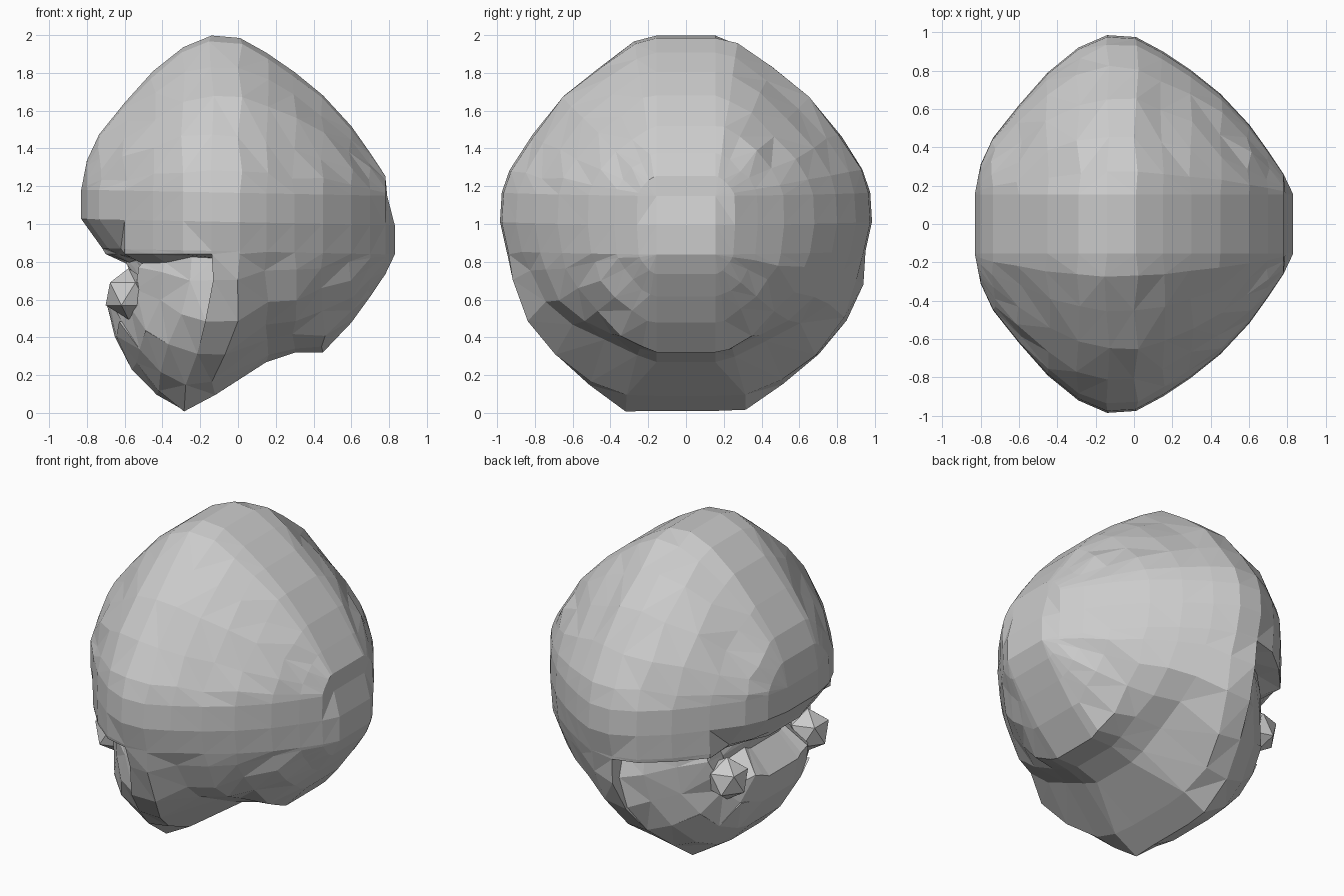
import bpy, bmesh, math, random

random.seed(4)
cube = bpy.data.objects.get("Cube")
if cube:
    bpy.data.objects.remove(cube, do_unlink=True)

grey = bpy.data.materials.new("plain grey")
grey.use_nodes = True
grey.diffuse_color = (0.6, 0.6, 0.6, 1)
grey.node_tree.nodes["Principled BSDF"].inputs["Base Color"].default_value = (0.6, 0.6, 0.6, 1)

MIDDLE = 1.01
FLAT = 0.155     # half width of the flat bands over the head
CORNER = 7       # points in each rounded corner of a ring
BROW = 0.84
CHEEK = 0.42
TEMPLE = -0.14

# Distance along x and radius of each ring of the head
RINGS = [(-0.83, FLAT), (-0.8, 0.31), (-0.735, 0.45), (-0.6, 0.62), (-0.45, 0.79),
         (-0.29, 0.92), (TEMPLE, 0.985), (0.01, 0.975), (0.15, 0.9), (0.3, 0.8),
         (0.45, 0.68), (0.6, 0.52), (0.7, 0.38), (0.78, 0.26), (0.83, FLAT)]

# Underside line from the chin to the nape
UNDERSIDE = [(-0.3, 0.0), (0.02, 0.17), (0.23, 0.33), (0.42, 0.3), (0.9, 0.3)]


def clamp(v):
    return max(0.0, min(1.0, v))


def underside(x, y):
    if x < UNDERSIDE[0][0]:
        return 0.0
    hollow = 0.5 * max(0, abs(y) - 0.2) * clamp(x / 0.12)
    for (x1, z1), (x2, z2) in zip(UNDERSIDE, UNDERSIDE[1:]):
        if x <= x2:
            return z1 + (z2 - z1) * (x - x1) / (x2 - x1) + hollow
    return 0.0


def ring_points(x, radius):
    """Soft diamond with flat sides; the jaw half is fuller."""
    points = []
    middle = MIDDLE - 0.02 * x
    for sy, sz in ((1, 1), (1, -1), (-1, -1), (-1, 1)):
        power = 1.68 if sz < 0 and x < 0.05 else 1.4
        corner = []
        for i in range(CORNER):
            a = i / (CORNER - 1) * math.pi / 2
            y = FLAT + (radius - FLAT) * abs(math.sin(a)) ** (2 / power)
            z = FLAT + (radius - FLAT) * abs(math.cos(a)) ** (2 / power)
            corner.append((x, sy * y, middle + sz * z))
        points += corner if sy == sz else corner[::-1]
        if sy == sz:
            points.append((x, sy * radius, middle))
    return points


def add_object(name, bm):
    mesh = bpy.data.meshes.new(name)
    bmesh.ops.recalc_face_normals(bm, faces=bm.faces)
    bm.to_mesh(mesh)
    bm.free()
    mesh.materials.append(grey)
    obj = bpy.data.objects.new(name, mesh)
    bpy.context.collection.objects.link(obj)
    return obj


# Head: rings along the x axis, closed with a flat cap at each end
bm = bmesh.new()
loops = [[bm.verts.new(p) for p in ring_points(x, r)] for x, r in RINGS]
for a, b in zip(loops, loops[1:]):
    for i in range(len(a)):
        j = (i + 1) % len(a)
        bm.faces.new((a[i], a[j], b[j], b[i]))
for end in (loops[0], loops[-1]):
    # Upper and lower half of the cap, split at the middle points
    first, second = CORNER, 3 * CORNER + 1
    bm.faces.new(end[first:second + 1])
    bm.faces.new(end[second:] + end[:first + 1])
bmesh.ops.remove_doubles(bm, verts=bm.verts, dist=0.005)

# Jaw pushed forward, rounded brow and back, hollow neck, slightly uneven sides
for v in bm.verts:
    x, y, z = v.co
    if abs(y) > 0.2 and abs(z - MIDDLE) > 0.2 and abs(x) < 0.75:
        x += random.uniform(-0.014, 0.014)
        y *= random.uniform(0.985, 1.01)
        z += random.uniform(-0.014, 0.014)
    if abs(z - MIDDLE) > 0.1 and abs(y) > 0.2:
        y *= 0.965 if z < MIDDLE and x > -0.2 and z > 0.7 else 0.99
    if x < -0.65 and 0.65 < z < 1.0:
        x += 0.6 * min(0.15, 1.0 - z) + 1.2 * min(0.07, max(0, 0.9 - z))
    if x > 0.8 and z > MIDDLE + 0.1:
        x -= 0.04
    if x < 0.05:
        x -= 0.14 * clamp((0.55 - z) / 0.4)
        if z < 0.09:
            z = 0.0
    v.co = (x, y, max(z, underside(x, y)))

# Face: cut along the brow, then sink the area below it
front = [f for f in bm.faces if f.calc_center_median().x < 0]
geom = set(front)
for f in front:
    geom.update(f.edges)
    geom.update(f.verts)
bmesh.ops.bisect_plane(bm, geom=list(geom), plane_co=(0, 0, BROW), plane_no=(0, 0, 1))
face_area = []
for f in bm.faces:
    c = f.calc_center_median()
    if c.x < TEMPLE and CHEEK < c.z < BROW:
        face_area.append(f)
sunk = bmesh.ops.extrude_face_region(bm, geom=face_area)
bmesh.ops.delete(bm, geom=face_area, context='FACES')
for v in sunk["geom"]:
    if isinstance(v, bmesh.types.BMVert):
        t = clamp((v.co.z - CHEEK) / (BROW - CHEEK))
        v.co.x *= 1 - 0.15 * t
        v.co.y *= 1 - 0.15 * t
        if v.co.z > BROW - 0.01:
            v.co.z -= random.uniform(0, 0.05)
bmesh.ops.remove_doubles(bm, verts=bm.verts, dist=0.004)

# Faceted sides; the strip over the middle stays in flat bands
sides = [f for f in bm.faces if abs(f.calc_center_median().y) > 0.2]
bmesh.ops.triangulate(bm, faces=sides)
add_object("head", bm)

# Eyes
for side, name in ((1, "left_eye"), (-1, "right_eye")):
    bm = bmesh.new()
    bmesh.ops.create_icosphere(bm, subdivisions=1, radius=0.135)
    for v in bm.verts:
        v.co.y *= side
    bmesh.ops.translate(bm, verts=bm.verts, vec=(-0.58, 0.41 * side, 0.63))
    add_object(name, bm)
